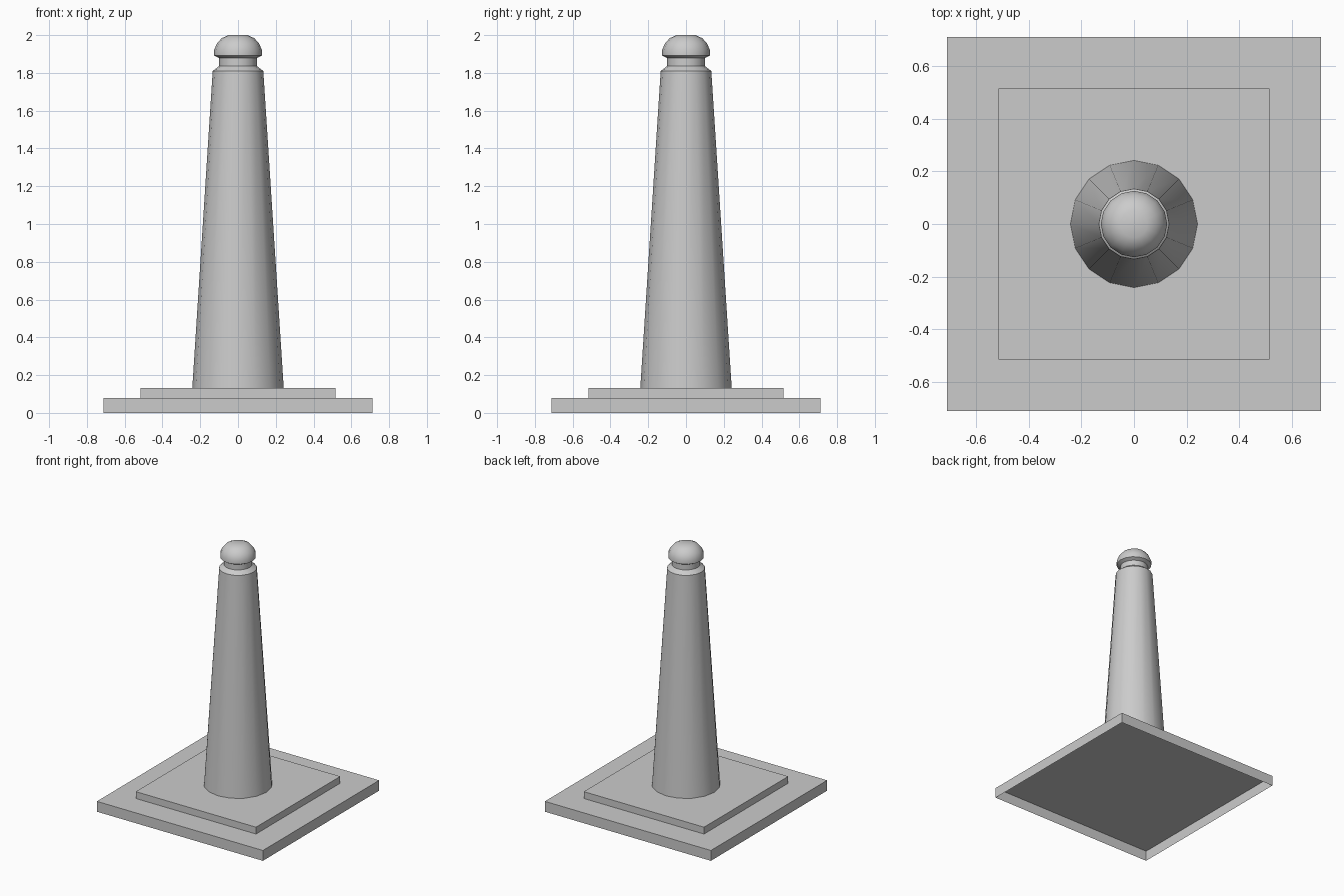
import bpy, bmesh
from math import cos, sin, pi, radians

if "Cube" in bpy.data.objects:
    bpy.data.objects.remove(bpy.data.objects["Cube"])


def finish(name, bm, smooth=False):
    bmesh.ops.recalc_face_normals(bm, faces=bm.faces)
    mesh = bpy.data.meshes.new(name)
    bm.to_mesh(mesh)
    bm.free()
    obj = bpy.data.objects.new(name, mesh)
    bpy.context.collection.objects.link(obj)
    if smooth:
        bpy.ops.object.select_all(action='DESELECT')
        obj.select_set(True)
        bpy.context.view_layer.objects.active = obj
        bpy.ops.object.shade_smooth_by_angle(angle=radians(35))
    return obj


def slab(name, half, z0, z1):
    """Square slab, open underneath."""
    bm = bmesh.new()
    corners = [(-half, -half), (half, -half), (half, half), (-half, half)]
    low = [bm.verts.new((x, y, z0)) for x, y in corners]
    high = [bm.verts.new((x, y, z1)) for x, y in corners]
    bm.faces.new(high)
    for i in range(4):
        j = (i + 1) % 4
        bm.faces.new((low[i], low[j], high[j], high[i]))
    obj = finish(name, bm)
    return obj


def lathe(name, profile, sides=16, cap_top=False):
    """Turned part from (radius, height) points."""
    bm = bmesh.new()
    rings = [[bm.verts.new((r * cos(2 * pi * k / sides), r * sin(2 * pi * k / sides), z))
              for k in range(sides)] for r, z in profile]
    for a, b in zip(rings, rings[1:]):
        for i in range(sides):
            j = (i + 1) % sides
            bm.faces.new((a[i], a[j], b[j], b[i]))
    if cap_top:
        bm.faces.new(rings[-1])
    return finish(name, bm, smooth=True)


# Stepped square base
slab("lower_base", 0.711, 0.0, 0.08)
slab("upper_base", 0.515, 0.08, 0.133)

# Tapered shaft with bevelled shoulder and narrow neck
lathe("shaft", [(0.242, 0.133), (0.134, 1.81), (0.10, 1.836), (0.10, 1.878)])

# Domed knob on top
lathe("knob", [(0.10, 1.878), (0.126, 1.892), (0.126, 1.922),
               (0.112, 1.955), (0.087, 1.983), (0.052, 2.0)], cap_top=True)
